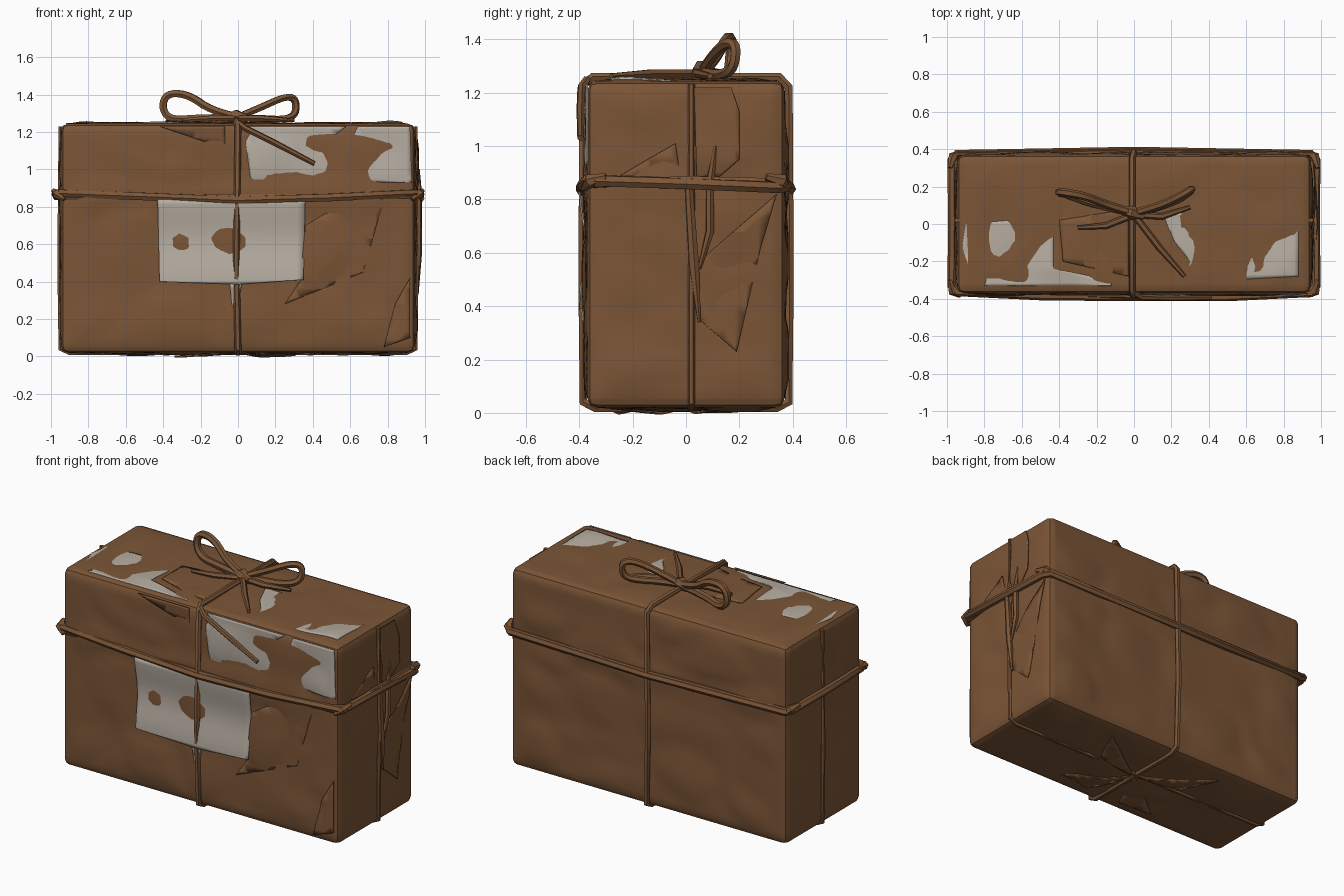
import bpy, bmesh, math
from mathutils import Vector, noise

if "Cube" in bpy.data.objects:
    bpy.data.objects.remove(bpy.data.objects["Cube"], do_unlink=True)


def material(name, colour):
    m = bpy.data.materials.new(name)
    m.use_nodes = True
    m.diffuse_color = colour
    bsdf = m.node_tree.nodes["Principled BSDF"]
    bsdf.inputs["Base Color"].default_value = colour
    bsdf.inputs["Roughness"].default_value = 0.9
    return m


PAPER = material("brown paper", (0.2, 0.092, 0.038, 1))
TORN = material("torn white paper", (0.47, 0.42, 0.36, 1))

HALF = Vector((0.945, 0.37, 0.612))
MID = Vector((0, 0, 0.632))
CHAMFER = 0.035
STEP = 0.045
TIE = 0.86


def crumple(p, axis):
    """Outward push of the paper at a point on one face of the box."""
    fade = 1
    for i in range(3):
        if i != axis:
            gap = HALF[i] - CHAMFER - abs(p[i] - MID[i])
            fade *= min(1, max(0, gap / 0.08))
    near, second = noise.voronoi(p * 2.3)[0][:2]
    push = 0.008 + 0.02 * noise.noise(p * 2.6) + 0.03 * (second - near) - 0.012
    if axis != 2:
        push -= 0.02 * math.exp(-((p.z - TIE) / 0.07) ** 2)
    return fade * max(-0.015, min(0.017, push))


def slice_up(bm):
    """Cut a mesh along a regular grid so that it can follow the folds."""
    for i in range(3):
        normal = Vector([float(i == j) for j in range(3)])
        count = int(HALF[i] / STEP)
        for k in range(-count, count + 1):
            bmesh.ops.bisect_plane(bm, geom=bm.verts[:] + bm.edges[:] + bm.faces[:],
                                   plane_co=MID + normal * k * STEP, plane_no=normal)


def finish(ob, mat, angle=35):
    ob.data.materials.append(mat)
    bpy.ops.object.select_all(action='DESELECT')
    ob.select_set(True)
    bpy.context.view_layer.objects.active = ob
    bpy.ops.object.shade_smooth_by_angle(angle=math.radians(angle))
    return ob


def mesh_object(name, bm, mat):
    me = bpy.data.meshes.new(name)
    bm.to_mesh(me)
    bm.free()
    ob = bpy.data.objects.new(name, me)
    bpy.context.collection.objects.link(ob)
    return finish(ob, mat)


def parcel():
    bm = bmesh.new()
    bmesh.ops.create_cube(bm, size=2)
    for v in bm.verts:
        v.co = MID + Vector([a * b for a, b in zip(v.co, HALF)])
    bmesh.ops.bevel(bm, geom=bm.edges[:], offset=CHAMFER, segments=2, profile=0.5,
                    affect='EDGES')
    slice_up(bm)
    for v in bm.verts:
        p = v.co.copy()
        for i in range(3):
            d = p[i] - MID[i]
            if abs(d) > HALF[i] - 1e-4:
                v.co[i] += math.copysign(crumple(p, i), d)
    return mesh_object("wrapped_box", bm, PAPER)


def plate(name, axis, side, outline, mat, lift=0.004, shape=None):
    """Thin sheet lying on one face, following its folds."""
    bm = bmesh.new()
    level = MID[axis] + side * HALF[axis]
    verts = []
    for a, b in outline:
        co = [a, b]
        co.insert(axis, level)
        verts.append(bm.verts.new(co))
    face = bm.faces.new(verts)
    face.normal_update()
    if face.normal[axis] * side < 0:
        face.normal_flip()
    bmesh.ops.triangulate(bm, faces=bm.faces[:], ngon_method='EAR_CLIP')
    slice_up(bm)
    for v in bm.verts:
        push = shape(v.co) if shape else crumple(v.co, axis)
        v.co[axis] += side * (push + lift)
    ob = mesh_object(name, bm, mat)
    mod = ob.modifiers.new("thickness", 'SOLIDIFY')
    mod.thickness = 0.006
    mod.offset = -1
    return ob


def cord(name, points, radius, closed=False, smooth=False, mat=PAPER):
    """Twisted paper cord along a path; a fourth value scales its thickness."""
    cu = bpy.data.curves.new(name, 'CURVE')
    cu.dimensions = '3D'
    cu.bevel_depth = radius
    cu.bevel_resolution = 1
    cu.use_fill_caps = True
    cu.resolution_u = 4
    sp = cu.splines.new('NURBS' if smooth else 'POLY')
    sp.points.add(len(points) - 1)
    for q, p in zip(sp.points, points):
        q.co = (*p[:3], 1)
        q.radius = p[3] if len(p) > 3 else 1
    sp.use_cyclic_u = closed
    if smooth:
        sp.order_u = 3
        sp.use_endpoint_u = not closed
    ob = bpy.data.objects.new(name, cu)
    bpy.context.collection.objects.link(ob)
    bpy.ops.object.select_all(action='DESELECT')
    ob.select_set(True)
    bpy.context.view_layer.objects.active = ob
    bpy.ops.object.convert(target='MESH')
    return finish(bpy.context.view_layer.objects.active, mat, 50)


parcel()

# Torn white areas on the front and top
plate("front_upper_tear", 1, -1,
      [(.04, 1.15), (.07, 1.2), (.05, 1.23), (.58, 1.23), (.5, 1.17), (.6, 1.14), (.64, 1.23),
       (.92, 1.23), (.93, .93), (.72, .93), (.55, .96), (.62, .87), (.08, .86)], TORN)
plate("front_lower_tear", 1, -1, [(.34, .84), (.6, .84), (.5, .79), (.34, .72)], TORN)
plate("front_sliver", 1, -1, [(-.045, .39), (.02, .39), (-.02, .15)], TORN, 0.022)
plate("top_tear_right_hand", 2, 1,
      [(-.9, 0), (-.43, .04), (-.43, -.24), (-.12, -.3), (-.12, -.33), (-.8, -.33),
       (-.78, -.27), (-.87, -.27), (-.92, -.12)], TORN)
plate("top_tear_left_hand", 2, 1,
      [(.15, .06), (.3, .06), (.37, .12), (.54, .1), (.43, .07), (.45, -.07), (.54, -.17),
       (.66, -.1), (.7, .04), (.88, .02), (.88, -.28), (.5, -.3), (.28, -.28), (.3, -.2),
       (.22, -.1)], TORN)

# Curled address label tucked under the cord
plate("label", 1, -1, [(-.43, .84), (.36, .84), (.35, .41), (0, .385), (-.42, .4)], TORN,
      shape=lambda p: 0.017 + 0.012 * math.cos((p.z - .4) * 14))

# Folded paper flaps
plate("front_flap", 1, -1,
      [(.36, .7), (.56, .82), (.78, .84), (.67, .45), (.25, .28), (.33, .4)], PAPER, 0.012)
plate("corner_flap", 1, -1, [(.92, .42), (.84, .28), (.78, .05), (.92, .1)], PAPER, 0.01)
plate("upper_left_fold", 1, -1, [(-.42, 1.23), (-.07, 1.23), (-.07, 1.11)], PAPER, 0.012)
plate("end_flap", 0, 1,
      [(.34, .82), (.28, .62), (.19, .23), (.05, .35), (.03, .55)], PAPER, 0.014)
plate("end_upper_fold", 0, 1,
      [(.03, 1.22), (.17, 1.22), (.2, 1.13), (.2, .95), (.12, .88), (.04, .88)], PAPER, 0.012)
plate("end_front_fold", 0, 1, [(-.26, .88), (-.04, 1.01), (-.02, .88)], PAPER, 0.012)
plate("top_fold", 2, 1, [(-.4, .02), (-.03, .08), (-.03, -.28), (-.38, -.2)], PAPER, 0.012)
for s in (-1, 1):
    plate("bottom_fold", 2, -1, [(0, 0), (s * .4, .28), (s * .3, .06)], PAPER, 0.01)
    plate("bottom_fold", 2, -1, [(0, 0), (s * .34, -.25), (s * .12, -.28)], PAPER, 0.01)

# Cord round the sides
cord("side_cord",
     [(-.945, -.365, .872), (-.5, -.385, .855), (0, -.39, .835), (.5, -.39, .85),
      (.945, -.37, .872), (.975, -.33, .87), (.972, 0, .86), (.975, .34, .845),
      (.945, .375, .85), (0, .39, .84), (-.945, .375, .855), (-.975, .34, .865),
      (-.972, 0, .86), (-.975, -.33, .87)], 0.023, True)
cord("second_side_cord",
     [(-.95, -.37, .85), (0, -.385, .855), (.95, -.375, .855), (.972, 0, .875),
      (.95, .375, .865), (0, .385, .855), (-.95, .375, .87), (-.972, 0, .85)], 0.015, True)
for sx in (-1, 1):
    for sy in (-1, 1):
        cord("corner_bunch", [(sx * .93, sy * .385, .84, .4), (sx * .968, sy * .36, .87, 1),
                              (sx * .985, sy * .3, .885, .5)], 0.027)

# Cord over the top and underneath
cord("upright_cord",
     [(0, -.385, .04), (-.01, -.388, .5), (0, -.385, 1.23), (-.01, -.35, 1.258),
      (-.01, .35, 1.258), (0, .385, 1.22), (-.01, .388, .5), (0, .385, .04),
      (0, .34, .019), (0, -.34, .019)], 0.018, True)
cord("lengthwise_cord",
     [(-.948, .02, 1.23), (-.955, .02, .5), (-.95, .02, .04), (-.9, .02, .018),
      (.9, .02, .018), (.95, .02, .04), (.955, .02, .5), (.948, .02, 1.23)], 0.013)
cord("end_loose_cord",
     [(.965, .11, 1, .4), (.968, .09, .86), (.966, .09, .68), (.965, .05, .54, .4)], 0.017)
cord("end_loose_cord",
     [(.965, .01, .86), (.963, .03, .55, 1.3), (.96, .05, .34, .4)], 0.016)
cord("front_tail",
     [(0, -.37, 1.25), (.04, -.392, 1.22), (.2, -.395, 1.14), (.41, -.395, 1.03, .8)], 0.016)

# Bow
cord("bow_loop_long",
     [(0, .06, 1.28), (-.14, .1, 1.31), (-.26, .15, 1.4), (-.38, .17, 1.41),
      (-.41, .17, 1.33), (-.36, .16, 1.26), (-.2, .1, 1.275), (0, .06, 1.275)],
     0.022, smooth=True)
cord("bow_loop_short",
     [(0, .06, 1.28), (.12, .09, 1.33), (.25, .15, 1.39), (.31, .19, 1.38),
      (.31, .18, 1.29), (.24, .13, 1.265), (.1, .08, 1.275), (0, .06, 1.275)],
     0.02, smooth=True)
cord("bow_knot", [(-.06, .07, 1.27, .7), (-.01, .06, 1.285, 1.2), (.05, .04, 1.27, .7)], 0.032)
for name, x, y in (("bow_tail_left", .27, -.28), ("bow_tail_right", -.3, -.02),
                   ("bow_tail_back", .3, .09)):
    cord(name, [(0, .05, 1.272), (x * .5, y * .45, 1.272), (x, y, 1.263, .6)], 0.018)
